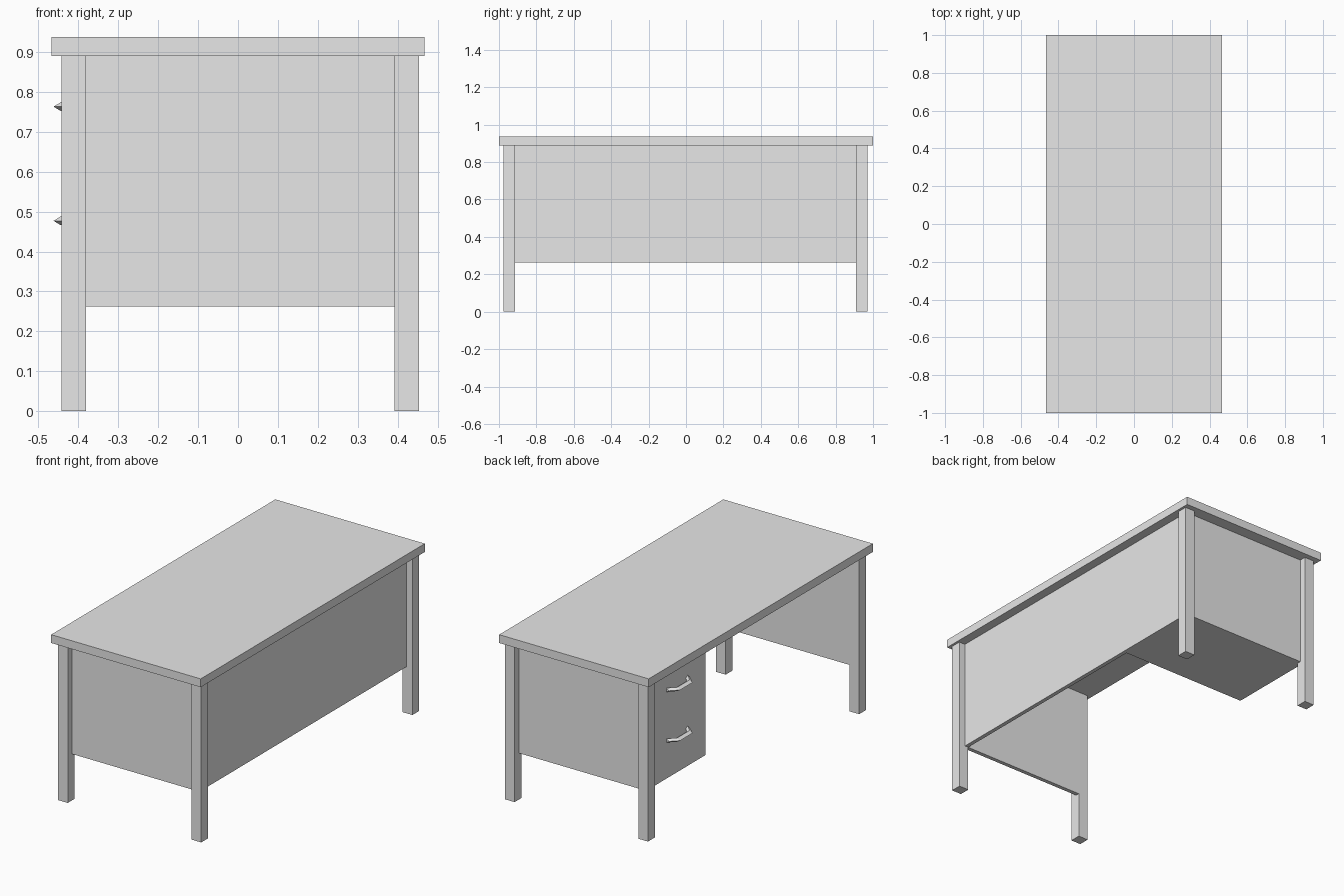
import bpy
import bmesh

cube = bpy.data.objects.get("Cube")
if cube:
    bpy.data.objects.remove(cube, do_unlink=True)

# Single flat grey
grey = bpy.data.materials.new("light_grey")
grey.use_nodes = True
colour = (0.8, 0.8, 0.8, 1.0)
grey.diffuse_color = colour
grey.node_tree.nodes["Principled BSDF"].inputs["Base Color"].default_value = colour


def finish(name, bm):
    bmesh.ops.recalc_face_normals(bm, faces=bm.faces)
    mesh = bpy.data.meshes.new(name)
    bm.to_mesh(mesh)
    bm.free()
    mesh.materials.append(grey)
    obj = bpy.data.objects.new(name, mesh)
    bpy.context.collection.objects.link(obj)
    return obj


def box(name, xs, ys, zs):
    bm = bmesh.new()
    bmesh.ops.create_cube(bm, size=1)
    for v in bm.verts:
        v.co = [lo + (c + 0.5) * (hi - lo) for c, (lo, hi) in zip(v.co, (xs, ys, zs))]
    return finish(name, bm)


top_z, under_z, panel_z = 0.937, 0.89, 0.262
leg_x = {"right": (-0.442, -0.381), "left": (0.392, 0.453)}
leg_y = {"front": (-0.975, -0.914), "back": (0.909, 0.97)}
recess = 0.038

# Table top and legs
box("desk_top", (-0.467, 0.467), (-1, 1), (under_z, top_z))
for side, xs in leg_x.items():
    for end, ys in leg_y.items():
        box(f"{end}_{side}_leg", xs, ys, (0, under_z))

# Panels, flush with the inner faces of the legs
inner_x = (leg_x["right"][1], leg_x["left"][0])
inner_y = (leg_y["front"][1], leg_y["back"][0])
panel_height = (panel_z, under_z)
box("front_panel", inner_x, (leg_y["front"][0] + recess, inner_y[0]), panel_height)
box("back_panel", inner_x, (inner_y[1], leg_y["back"][1] - recess), panel_height)
box("long_panel", (inner_x[1], leg_x["left"][1] - recess), inner_y, panel_height)

# Drawer pedestal
drawer_face = leg_x["right"][0] + recess
drawer_side = 0.405
box("drawer_pedestal", (drawer_face, inner_x[1]), (drawer_side, inner_y[1]), panel_height)


# Bent bar handles with a diamond section
def handle(name, z):
    middle = (drawer_side + inner_y[1]) / 2
    path = [(-0.095, drawer_face), (-0.055, -0.444), (0.055, -0.444), (0.095, drawer_face)]
    section = [(-0.018, 0), (0, 0.011), (0.018, 0), (0, -0.011)]
    bm = bmesh.new()
    rings = [[bm.verts.new((x + dx, middle + dy, z + dz)) for dx, dz in section]
             for dy, x in path]
    for a, b in zip(rings, rings[1:]):
        for i in range(4):
            j = (i + 1) % 4
            bm.faces.new((a[i], a[j], b[j], b[i]))
    bm.faces.new(rings[0])
    bm.faces.new(rings[-1])
    finish(name, bm)


handle("upper_drawer_handle", 0.763)
handle("lower_drawer_handle", 0.477)
